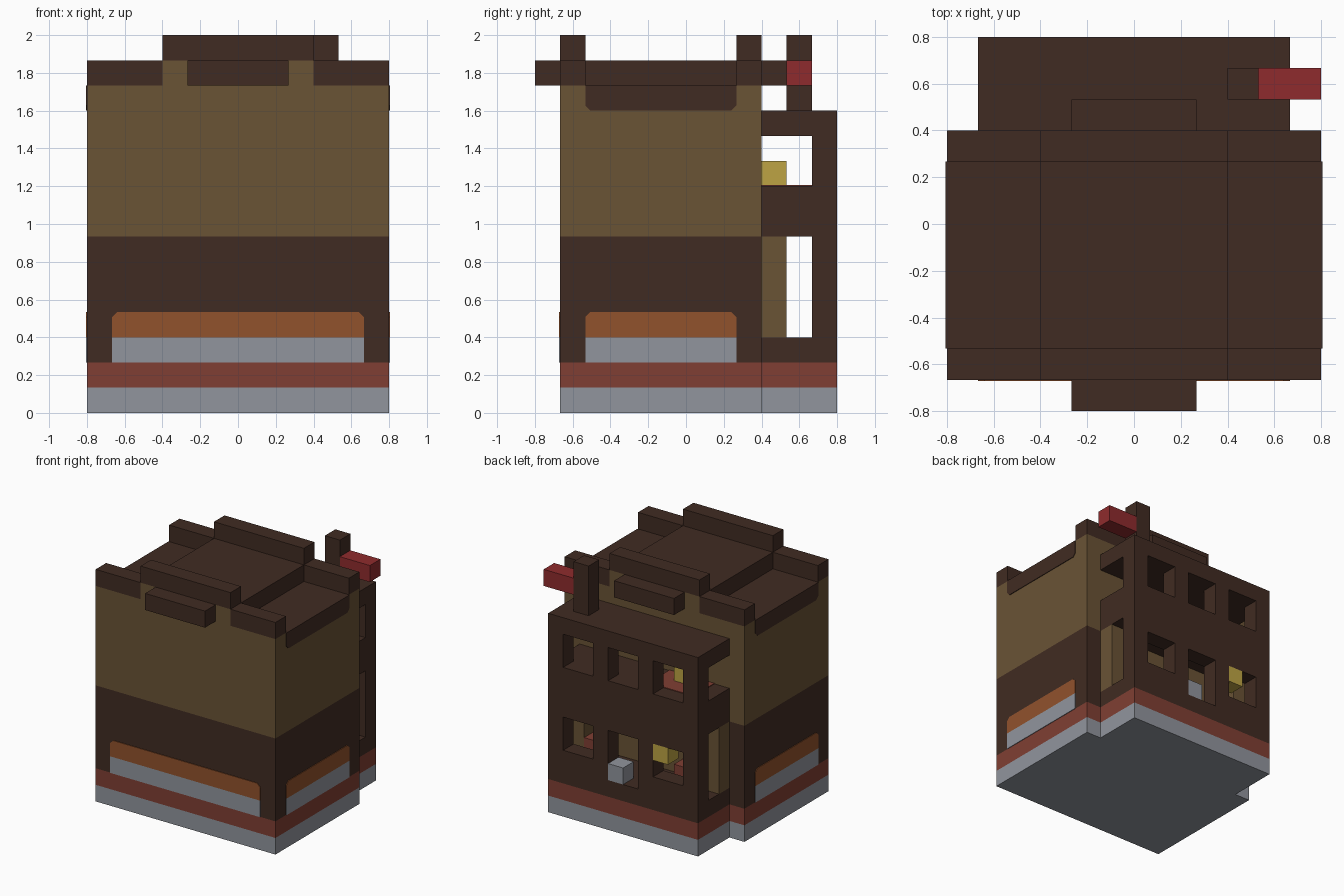
import bpy
import bmesh
from mathutils import Vector

U = 2 / 15  # one block of the building grid
THIN = 0.04  # thickness of painted plates, in blocks

old = bpy.data.objects.get("Cube")
if old:
    bpy.data.objects.remove(old, do_unlink=True)


def material(name, rgb):
    color = [((c / 255 + 0.055) / 1.055) ** 2.4 for c in rgb] + [1]
    mat = bpy.data.materials.new(name)
    mat.use_nodes = True
    mat.diffuse_color = color
    mat.node_tree.nodes["Principled BSDF"].inputs["Base Color"].default_value = color
    return mat


DARK = material("dark_brown", (64, 43, 34))
TAN = material("tan_wall", (106, 83, 53))
GRAY = material("stone_gray", (145, 149, 157))
RED = material("brick_red", (128, 63, 51))
ORANGE = material("orange_trim", (145, 82, 44))
BRIGHT = material("bright_red", (143, 43, 45))
YELLOW = material("yellow", (189, 164, 68))


def finish(name, bm, mats):
    mesh = bpy.data.meshes.new(name)
    bm.to_mesh(mesh)
    bm.free()
    for mat in mats:
        mesh.materials.append(mat)
    obj = bpy.data.objects.new(name, mesh)
    bpy.context.collection.objects.link(obj)
    return obj


def box(name, x, y, z, mat, other=None, rule=None):
    """Box from block ranges; faces whose normal meets the rule get the other colour."""
    bm = bmesh.new()
    bmesh.ops.create_cube(bm, size=1)
    for v in bm.verts:
        v.co = Vector([(r[0] if c < 0 else r[1]) * U for c, r in zip(v.co, (x, y, z))])
    bm.normal_update()
    if rule:
        for f in bm.faces:
            f.material_index = int(rule(f.normal))
    return finish(name, bm, [mat, other] if other else [mat])


def plate(name, side, span, z, mat, cut_top=0, cut_bottom=0):
    """Thin wall panel with clipped corners; side is front, left or right."""
    (a, b), (lo, hi) = span, z
    t, k = cut_top, cut_bottom
    outline = [(a + k, lo), (b - k, lo), (b, lo + k), (b, hi - t),
               (b - t, hi), (a + t, hi), (a, hi - t), (a, lo + k)]
    place = {"front": lambda s, d, h: (s, -5 - d, h),
             "left": lambda s, d, h: (6 + d, s, h),
             "right": lambda s, d, h: (-6 - d, s, h)}[side]
    bm = bmesh.new()
    base = bm.faces.new([bm.verts.new(Vector(place(s, 0, h)) * U) for s, h in outline])
    out = bmesh.ops.extrude_face_region(bm, geom=[base])
    shift = (Vector(place(0, THIN, 0)) - Vector(place(0, 0, 0))) * U
    verts = [g for g in out["geom"] if isinstance(g, bmesh.types.BMVert)]
    bmesh.ops.translate(bm, verts=verts, vec=shift)
    bmesh.ops.remove_doubles(bm, verts=bm.verts, dist=0.0001)
    bmesh.ops.recalc_face_normals(bm, faces=bm.faces)
    return finish(name, bm, [mat])


def cut(target, x, y, z):
    cutter = box("cutter", x, y, z, DARK)
    cutter.hide_render = True
    mod = target.modifiers.new("opening", "BOOLEAN")
    mod.operation, mod.solver, mod.object = "DIFFERENCE", "EXACT", cutter
    bpy.context.view_layer.objects.active = target
    bpy.ops.object.modifier_apply(modifier=mod.name)
    bpy.data.objects.remove(cutter, do_unlink=True)


# Main building in horizontal bands
WX, WY = (-6, 6), (-5, 3)
box("main_foundation", WX, WY, (0, 1), GRAY)
box("main_brick_course", WX, WY, (1, 2), RED)
box("main_lower_wall", WX, WY, (2, 7), DARK)
box("main_upper_wall", WX, WY, (7, 13), TAN, DARK, lambda n: n.z > 0.5)

# Shop windows and roof edges on the walls
for side, span in (("front", (-5, 5)), ("left", (-4, 2)), ("right", (-4, 2))):
    plate(side + "_window_glass", side, span, (2, 3), GRAY)
    plate(side + "_window_awning", side, span, (3, 4), ORANGE, cut_top=0.2)
    if side != "front":
        plate(side + "_roof_edge", side, span, (12, 13), DARK, cut_bottom=0.2)

# Raised middle roof, stepped parapets and projecting bars
box("middle_roof", (-3, 3), WY, (13, 14), DARK, TAN, lambda n: abs(n.y) > 0.5)
for end, y in (("front", (-5, -4)), ("back", (2, 3))):
    box(end + "_middle_parapet", (-3, 3), y, (14, 15), DARK)
    box(end + "_left_parapet", (3, 6), y, (13, 14), DARK)
    box(end + "_right_parapet", (-6, -3), y, (13, 14), DARK)
box("front_bar", (-2, 2), (-6, -5), (13, 14), DARK)
box("back_bar", (-2, 2), (3, 4), (13, 14), DARK)

# Back gallery with side passages and windows
AX, AY = (-5, 5), (3, 6)
box("gallery_foundation", AX, AY, (0, 1), GRAY)
box("gallery_brick_course", AX, AY, (1, 2), RED)
gallery = box("gallery", AX, AY, (2, 12), DARK)
for z in ((3, 7), (9, 11)):
    cut(gallery, (-7, 7), (2, 5), z)
for x in (-3, 0, 3):
    cut(gallery, (x - 1, x + 1), (4.5, 7), (9, 11))
    cut(gallery, (x - 1, x + 1), (4.5, 7), (4 if x else 3, 6))

# Gallery interior
box("gallery_inner_wall", AX, (3, 3 + THIN), (3, 7), TAN)
box("upper_floor_rug", (-4, -1), (3, 5), (9, 9 + THIN), RED)
for name, s in (("left", 1), ("right", -1)):
    box(name + "_gallery_post", sorted((4 * s, 5 * s)), (3, 4), (3, 7), TAN)
box("left_red_block", (3, 4), (3, 4), (3, 4), RED)
box("right_red_block", (-3, -2), (3, 4), (3, 4), RED)
box("upper_yellow_block", (-3, -2), (3, 4), (9, 10), YELLOW)
box("window_yellow_block", (-3, -2), (5, 6), (5, 6), YELLOW)
box("doorway_gray_block", (0, 1), (5, 6), (3, 4), GRAY)

# Roof post with a red flag
box("flag_post", (3, 4), (4, 5), (12, 15), DARK)
box("flag", (4, 6), (4, 5), (13, 14), BRIGHT)
